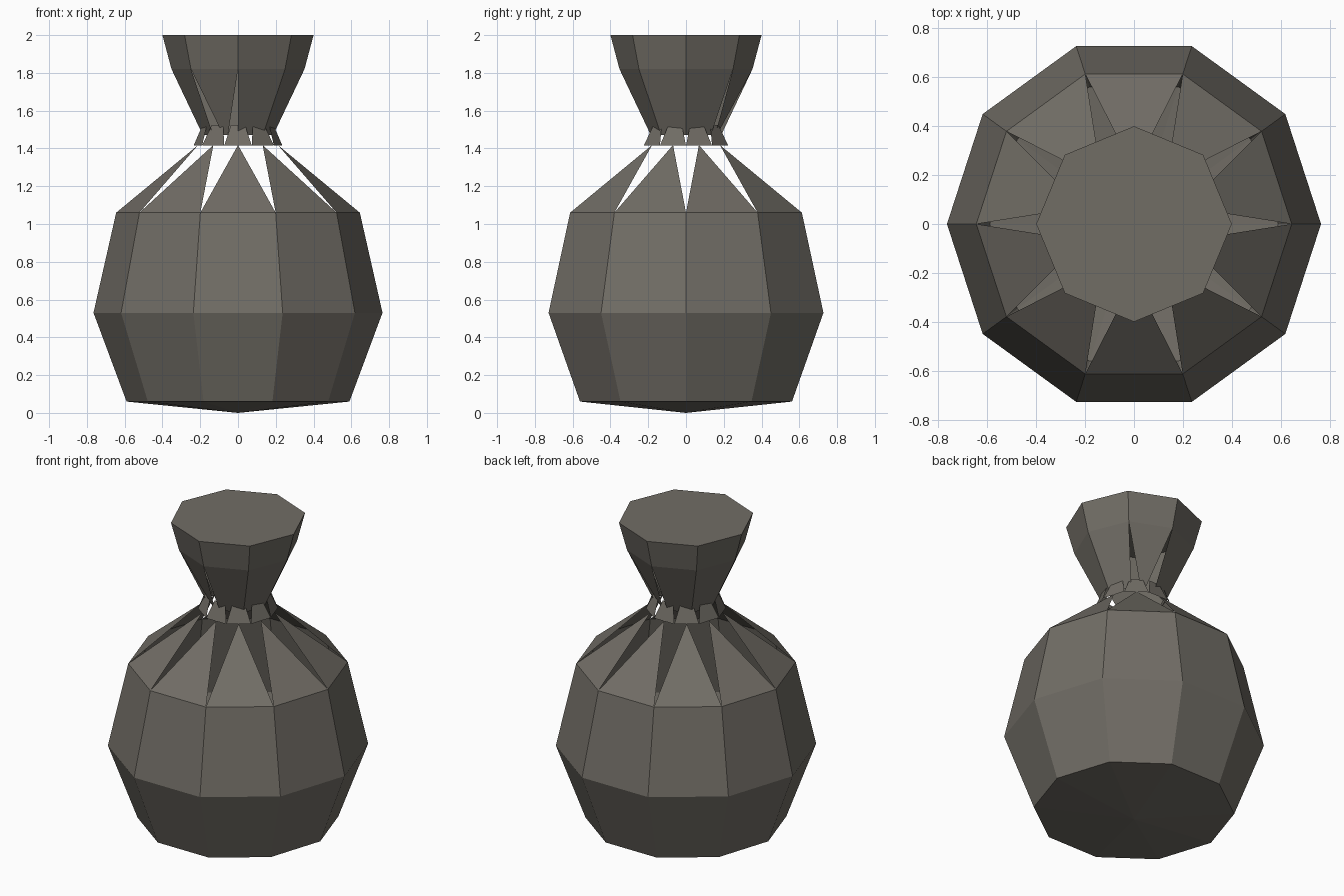
import bpy
from math import sin, cos, pi
from mathutils import Vector

if "Cube" in bpy.data.objects:
    bpy.data.objects.remove(bpy.data.objects["Cube"])

cloth = bpy.data.materials.new("dark_cloth")
cloth.diffuse_color = (0.165, 0.153, 0.131, 1)
cloth.use_nodes = True
cloth.node_tree.nodes["Principled BSDF"].inputs["Base Color"].default_value = cloth.diffuse_color


def ring(n, r, z, start=0.0):
    return [Vector((r * cos(start + 2 * pi * i / n), r * sin(start + 2 * pi * i / n), z)) for i in range(n)]


def build(name, verts, faces):
    mesh = bpy.data.meshes.new(name)
    mesh.from_pydata([tuple(v) for v in verts], [], faces)
    mesh.update()
    mesh.materials.append(cloth)
    obj = bpy.data.objects.new(name, mesh)
    bpy.context.collection.objects.link(obj)
    return obj


def wall(lo, hi, n):
    return [(lo + i, lo + (i + 1) % n, hi + (i + 1) % n, hi + i) for i in range(n)]


N, M = 10, 8

# Ten-sided body with a shallow pointed base and open top
verts = ring(N, 0.59, 0.06) + ring(N, 0.765, 0.53) + ring(N, 0.645, 1.06) + [Vector((0, 0, 0))]
faces = wall(0, N, N) + wall(N, 2 * N, N)
faces += [((i + 1) % N, i, 3 * N) for i in range(N)]

# Shoulder: one triangle per side, open gaps between them
apex = len(verts)
verts += ring(N, 0.222, 1.418, pi / N)
faces += [(2 * N + i, 2 * N + (i + 1) % N, apex + i) for i in range(N)]
build("bag_body", verts, faces)

# Tie band: a ring of separate tapered tabs
verts, faces = [], []
base = ring(N, 0.235, 1.415)
for i in range(N):
    a = pi / N + 2 * pi * i / N
    mid = Vector((0.185 * cos(a), 0.185 * sin(a), 1.525))
    side = Vector((-sin(a), cos(a), 0)) * 0.037
    k = len(verts)
    verts += [base[i], base[(i + 1) % N], mid + side, mid - side]
    faces.append((k, k + 1, k + 2, k + 3))
build("tie_band", verts, faces)

# Flared eight-sided neck, capped; two opposite panels are pinched at the bottom
verts = ring(M, 0.40, 2.0) + ring(M, 0.352, 1.82)
faces = wall(M, 0, M) + [tuple(range(M))]
foot = ring(M, 0.186, 1.47)
for i in range(M):
    p, q = foot[i], foot[(i + 1) % M]
    if i in (1, 5):
        p, q = p.lerp(q, 0.41), p.lerp(q, 0.59)
    k = len(verts)
    verts += [p, q]
    faces.append((k, k + 1, M + (i + 1) % M, M + i))
build("flared_neck", verts, faces)
